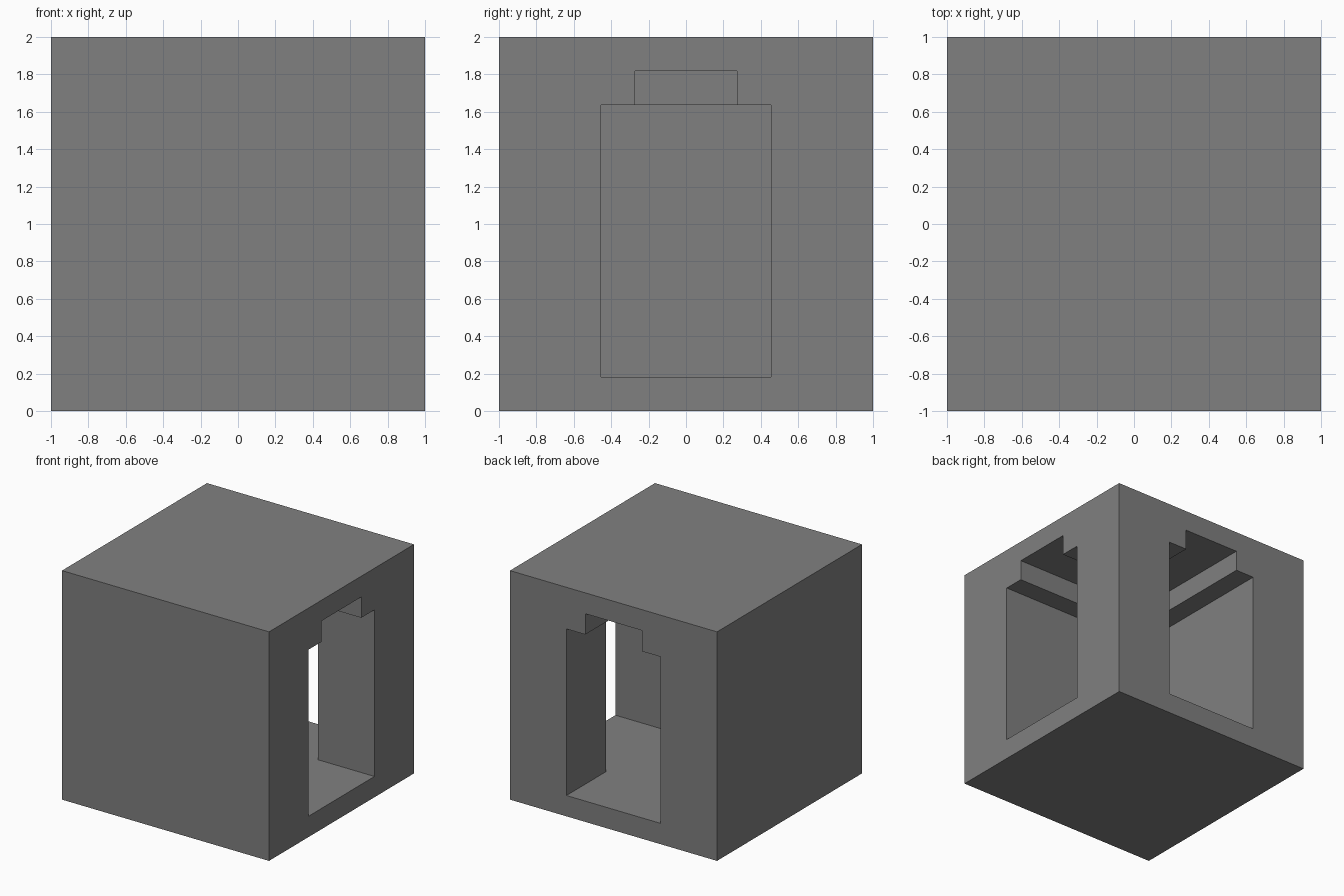
import bpy
import bmesh

if "Cube" in bpy.data.objects:
    bpy.data.objects.remove(bpy.data.objects["Cube"], do_unlink=True)

UNIT = 2 / 11  # the block is eleven units wide


def make_object(name, bm):
    bmesh.ops.recalc_face_normals(bm, faces=bm.faces)
    mesh = bpy.data.meshes.new(name)
    bm.to_mesh(mesh)
    bm.free()
    obj = bpy.data.objects.new(name, mesh)
    bpy.context.collection.objects.link(obj)
    return obj


# Material
grey = bpy.data.materials.new("stone grey")
grey.use_nodes = True
colour = (0.216, 0.216, 0.216, 1)
grey.diffuse_color = colour
grey.node_tree.nodes["Principled BSDF"].inputs["Base Color"].default_value = colour

# Solid block
bm = bmesh.new()
bmesh.ops.create_cube(bm, size=2)
bmesh.ops.translate(bm, verts=bm.verts, vec=(0, 0, 1))
block = make_object("corner_passage_block", bm)
block.data.materials.append(grey)

# Passage section: a tall opening with a narrower channel in its ceiling
half = [(2.5, 1), (2.5, 9), (1.5, 9), (1.5, 10)]
section = half + [(-u, z) for u, z in reversed(half)]
section = [(u * UNIT, z * UNIT) for u, z in section]

# Sweep the section from the +x side, round a mitred corner, to the +y side
bm = bmesh.new()
END = 1.2
rings = [
    [bm.verts.new((END, u, z)) for u, z in section],
    [bm.verts.new((u, u, z)) for u, z in section],
    [bm.verts.new((u, END, z)) for u, z in section],
]
count = len(section)
for a, b in zip(rings, rings[1:]):
    for i in range(count):
        j = (i + 1) % count
        bm.faces.new((a[i], a[j], b[j], b[i]))
bm.faces.new(rings[0])
bm.faces.new(reversed(rings[-1]))
cutter = make_object("passage_cutter", bm)
cutter.data.materials.append(grey)
cutter.hide_render = True

# Carve the passage
cut = block.modifiers.new("passage", "BOOLEAN")
cut.operation = "DIFFERENCE"
cut.solver = "EXACT"
cut.object = cutter
bpy.context.view_layer.objects.active = block
block.select_set(True)
bpy.ops.object.modifier_apply(modifier=cut.name)
bpy.data.objects.remove(cutter, do_unlink=True)
